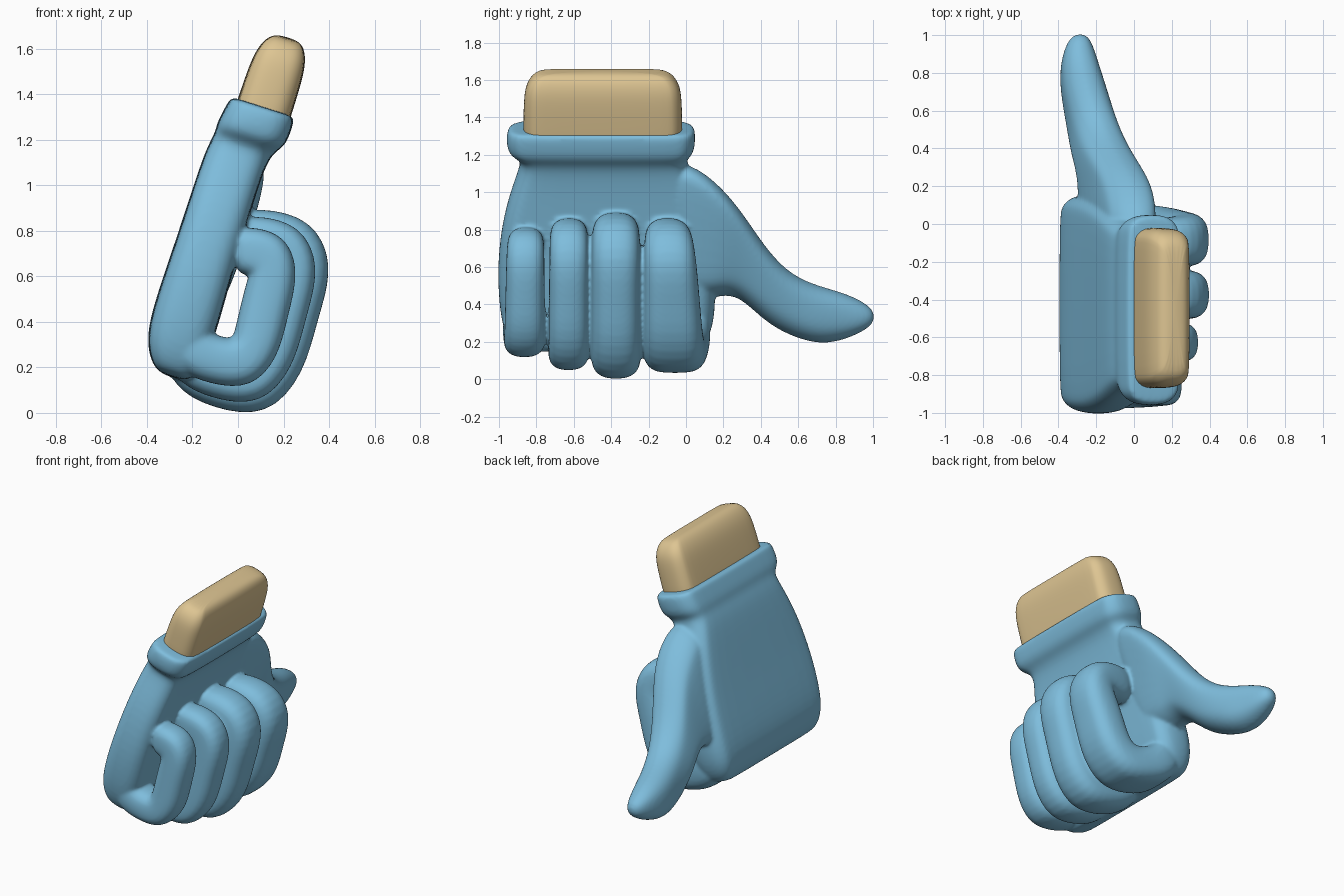
import bpy, bmesh, math
from mathutils import Vector

U = Vector((0.303, 0, 0.953))      # along the hand, wrist-ward
W = Vector((0.953, 0, -0.303))     # from back of hand to palm
Y = Vector((0, 1, 0))
BASE = Vector((-0.245, 0, 0.35))


def material(name, rgb):
    m = bpy.data.materials.new(name)
    m.diffuse_color = (*rgb, 1)
    return m


BLUE = material("glove_blue", (0.21, 0.51, 0.72))
TAN = material("arm_tan", (0.73, 0.56, 0.29))


def rounded(c, a, b, round_=0.8, steps=4):
    """Rounded rectangle ring around c with half-axis vectors a and b."""
    la, lb = a.length, b.length
    r = min(la, lb) * round_
    ring = []
    for q, (sa, sb) in enumerate([(1, 1), (-1, 1), (-1, -1), (1, -1)]):
        for i in range(steps):
            t = math.pi / 2 * (q + i / (steps - 1))
            ring.append(c + a / la * (sa * (la - r) + r * math.cos(t))
                        + b / lb * (sb * (lb - r) + r * math.sin(t)))
    return ring


def loft(bm, rings):
    vs = [[bm.verts.new(p) for p in r] for r in rings]
    n = len(vs[0])
    for r0, r1 in zip(vs, vs[1:]):
        for i in range(n):
            j = (i + 1) % n
            bm.faces.new((r0[i], r0[j], r1[j], r1[i]))
    bm.faces.new(vs[0][::-1])
    bm.faces.new(vs[-1])


def finish(bm, name, mat):
    bmesh.ops.recalc_face_normals(bm, faces=bm.faces)
    me = bpy.data.meshes.new(name)
    bm.to_mesh(me)
    bm.free()
    me.materials.append(mat)
    for p in me.polygons:
        p.use_smooth = True
    ob = bpy.data.objects.new(name, me)
    bpy.context.collection.objects.link(ob)
    s = ob.modifiers.new("subdivide", 'SUBSURF')
    s.levels = s.render_levels = 2
    return ob


def slab(sections, round_):
    """Rings across the hand axis: (t, w0, w1, y0, y1)."""
    return [rounded(BASE + U * t + W * (w0 + w1) / 2 + Y * (y0 + y1) / 2,
                    W * (w1 - w0) / 2, Y * (y1 - y0) / 2, round_)
            for t, w0, w1, y0, y1 in sections]


# Palm and cuff
bm = bmesh.new()
loft(bm, slab([
    (-0.2, -0.03, 0.07, -0.87, 0.04), (-0.17, -0.09, 0.11, -0.94, 0.10),
    (-0.06, -0.15, 0.14, -0.985, 0.15), (0.12, -0.158, 0.14, -1.005, 0.16),
    (0.35, -0.152, 0.13, -1.005, 0.14), (0.6, -0.15, 0.125, -0.965, 0.09),
    (0.8, -0.147, 0.125, -0.895, 0.02), (0.87, -0.132, 0.14, -0.88, 0.0),
    (0.905, -0.132, 0.168, -0.935, 0.03), (0.94, -0.134, 0.185, -0.958, 0.047),
    (1.01, -0.12, 0.187, -0.96, 0.05), (1.05, -0.112, 0.183, -0.95, 0.045),
    (1.058, -0.095, 0.165, -0.93, 0.025)], 0.72))

# Thumb: upper point, lower point (x, y, z), half thickness in x
thumb = [
    ((0.01, -0.12, 1.14), (-0.2, -0.1, 0.45), 0.12),
    ((0.025, 0.02, 1.165), (-0.2, 0.12, 0.43), 0.135),
    ((0.01, 0.19, 1.03), (-0.205, 0.2, 0.45), 0.135),
    ((-0.05, 0.31, 0.88), (-0.22, 0.28, 0.44), 0.13),
    ((-0.12, 0.42, 0.71), (-0.245, 0.37, 0.36), 0.13),
    ((-0.18, 0.55, 0.565), (-0.26, 0.48, 0.265), 0.125),
    ((-0.245, 0.70, 0.5), (-0.28, 0.68, 0.185), 0.125),
    ((-0.275, 0.84, 0.465), (-0.3, 0.82, 0.2), 0.105),
    ((-0.29, 0.95, 0.415), (-0.29, 0.94, 0.25), 0.075),
    ((-0.285, 1.008, 0.365), (-0.285, 1.008, 0.3), 0.035)]
rings = []
for up, lo, h in thumb:
    up, lo = Vector(up), Vector(lo)
    rings.append(rounded((up + lo) / 2, (up - lo) / 2, Vector((h, 0, 0)), 0.92))
loft(bm, rings)

# Curled fingers: paths (x, z) blended between the smallest and the largest
SMALL = [(-0.25, 0.40), (-0.2, 0.27), (-0.1, 0.23), (0.015, 0.215), (0.08, 0.29),
         (0.115, 0.45), (0.16, 0.62), (0.13, 0.695), (0.04, 0.715), (-0.02, 0.71)]
LARGE = [(-0.25, 0.36), (-0.19, 0.2), (-0.07, 0.14), (0.08, 0.115), (0.175, 0.23),
         (0.225, 0.44), (0.29, 0.64), (0.24, 0.745), (0.09, 0.775), (-0.02, 0.77)]


def finger(bm, k, h, y0, y1, y0_tip, y1_tip, squash=1.0):
    pts = [Vector((a[0] + (b[0] - a[0]) * k, 0,
                   0.45 + (a[1] + (b[1] - a[1]) * k - 0.45) * squash))
           for a, b in zip(SMALL, LARGE)]
    n = len(pts)
    rings = []
    for i, p in enumerate(pts):
        d0 = (p - pts[max(i - 1, 0)]).normalized()
        d1 = (pts[min(i + 1, n - 1)] - p).normalized()
        d = (d0 + d1).normalized()
        mitre = 1 / max(d.dot(d1 if i < n - 1 else d0), 0.8)
        side = Vector((-d.z, 0, d.x))
        f = i / (n - 1)
        ya, yb = y0 + (y0_tip - y0) * f, y1 + (y1_tip - y1) * f
        s = 0.85 if i in (0, n - 1) else 1.0
        rings.append(rounded(p + Y * (ya + yb) / 2, side * h * mitre * s,
                             Y * (yb - ya) / 2 * s, 0.75))
    loft(bm, rings)


finger(bm, 0.0, 0.107, -0.985, -0.75, -0.95, -0.76)        # little
finger(bm, 0.6, 0.12, -0.742, -0.517, -0.725, -0.525)      # ring
finger(bm, 1.0, 0.128, -0.508, -0.24, -0.50, -0.25)        # middle
finger(bm, 1.0, 0.126, -0.232, 0.15, -0.22, 0.01, 0.91)    # index

# Fuse palm, thumb and fingers into one soft surface
glove = finish(bm, "glove", BLUE)
rm = glove.modifiers.new("fuse", 'REMESH')
rm.mode = 'VOXEL'
rm.voxel_size = 0.011
rm.use_smooth_shade = True
sm = glove.modifiers.new("soften", 'SMOOTH')
sm.factor = 0.5
sm.iterations = 8

# Forearm stump inside the cuff
bm = bmesh.new()
loft(bm, slab([
    (0.95, -0.08, 0.167, -0.87, -0.02), (1.05, -0.08, 0.167, -0.87, -0.02),
    (1.22, -0.077, 0.166, -0.868, -0.022), (1.30, -0.064, 0.156, -0.855, -0.035),
    (1.36, -0.035, 0.13, -0.815, -0.08), (1.38, 0.01, 0.09, -0.75, -0.15)], 0.7))
finish(bm, "forearm", TAN)
